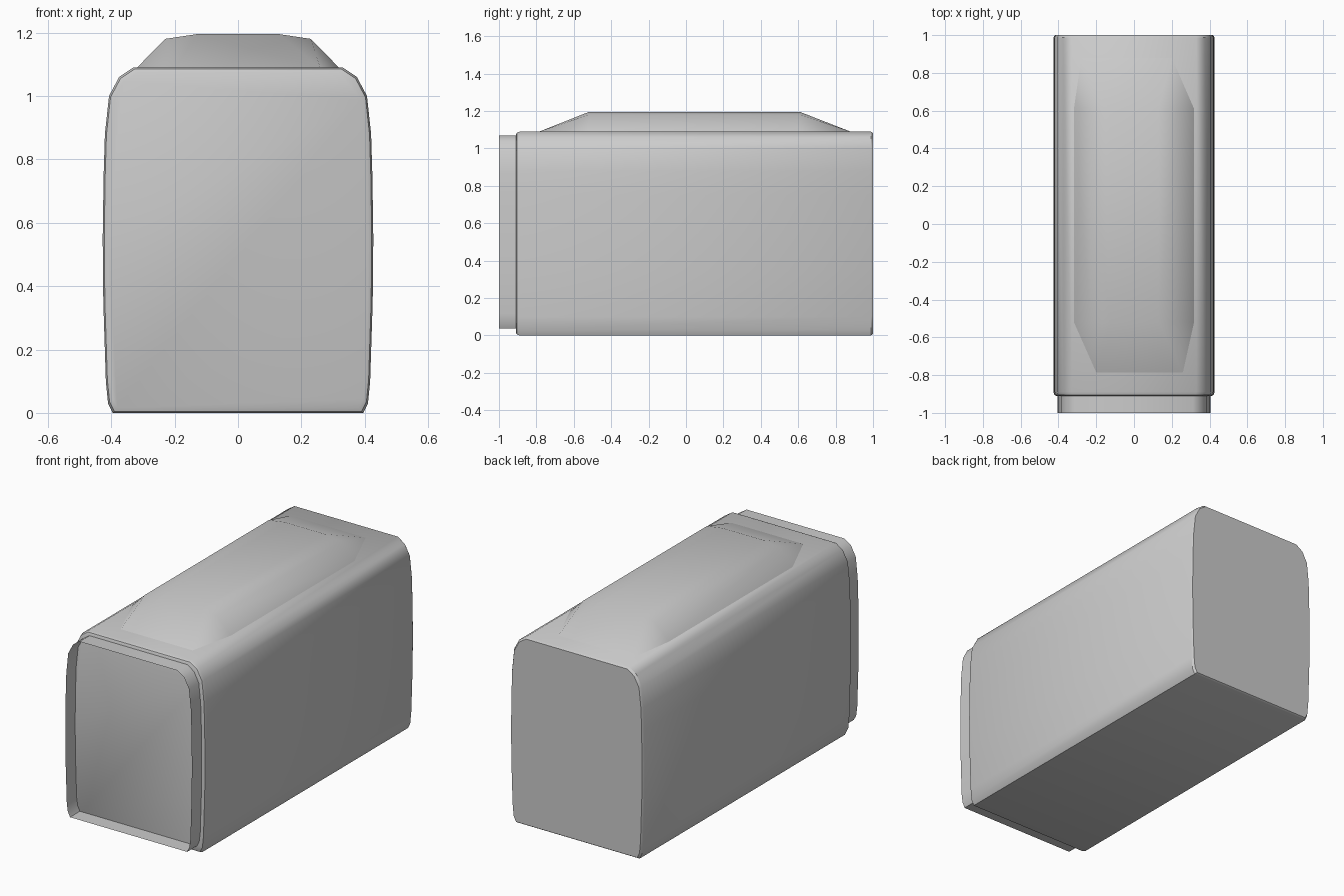
import bpy
import bmesh
from math import radians

cube = bpy.data.objects.get("Cube")
if cube:
    bpy.data.objects.remove(cube, do_unlink=True)

grey = bpy.data.materials.new("plain_grey")
grey.use_nodes = True
colour = (0.6, 0.6, 0.6, 1)
grey.diffuse_color = colour
grey.node_tree.nodes["Principled BSDF"].inputs["Base Color"].default_value = colour

MID_Z = 0.545
HALF_W = 0.427
# Half of the rounded cross-section, bottom to top
HALF = [(0.395, 0), (0.41, 0.03), (0.417, 0.1), (0.425, 0.35), (0.427, 0.55),
        (0.424, 0.75), (0.42, 0.88), (0.407, 1.0), (0.375, 1.06), (0.33, 1.09)]
SECTION = HALF + [(-x, z) for x, z in reversed(HALF)]


def ring(bm, y, inset_x, inset_z):
    sx = 1 - inset_x / HALF_W
    sz = 1 - inset_z / MID_Z
    return [bm.verts.new((x * sx, y, MID_Z + (z - MID_Z) * sz)) for x, z in SECTION]


def finish(bm, name, angle):
    bmesh.ops.recalc_face_normals(bm, faces=bm.faces)
    mesh = bpy.data.meshes.new(name)
    bm.to_mesh(mesh)
    bm.free()
    mesh.materials.append(grey)
    obj = bpy.data.objects.new(name, mesh)
    bpy.context.collection.objects.link(obj)
    bpy.ops.object.select_all(action='DESELECT')
    obj.select_set(True)
    bpy.context.view_layer.objects.active = obj
    bpy.ops.object.shade_smooth_by_angle(angle=radians(angle))
    return obj


def loft(name, stations, capped):
    bm = bmesh.new()
    rings = [ring(bm, *s) for s in stations]
    n = len(SECTION)
    for a, b in zip(rings, rings[1:]):
        for i in range(n):
            j = (i + 1) % n
            bm.faces.new((a[i], a[j], b[j], b[i]))
    if capped:
        bm.faces.new(rings[0])
        bm.faces.new(rings[-1])
    return finish(bm, name, 35)


# Long rounded housing with softened end edges
loft("housing", [(-0.91, 0.016, 0.016), (-0.904, 0.005, 0.005), (-0.888, 0, 0),
                 (0.988, 0, 0), (1.0, 0.008, 0.008)], True)

# Thin open sleeve projecting from the front
sleeve = loft("front_sleeve", [(-1.0, 0.022, 0.02), (-0.909, 0.022, 0.02)], False)
for v in sleeve.data.vertices:
    if v.co.z < 0.1:
        v.co.z += 0.018

# Raised roof hump with slanted ends
bm = bmesh.new()
FRONT, BACK, BASE = -0.52, 0.61, 1.088
points = [(-0.2, -0.79, BASE), (0.26, -0.79, BASE), (0.2, 0.885, BASE), (-0.28, 0.885, BASE)]
for side in (-1, 1):
    for y in (FRONT, BACK):
        points += [(side * x, y, z) for x, z in ((0.32, BASE), (0.23, 1.18), (0.13, 1.195))]
for p in points:
    bm.verts.new(p)
bmesh.ops.convex_hull(bm, input=bm.verts)
bmesh.ops.dissolve_limit(bm, angle_limit=radians(1), verts=bm.verts, edges=bm.edges)
under = [f for f in bm.faces if all(v.co.z < BASE + 0.001 for v in f.verts)]
bmesh.ops.delete(bm, geom=under, context='FACES')
finish(bm, "roof_hump", 50)
